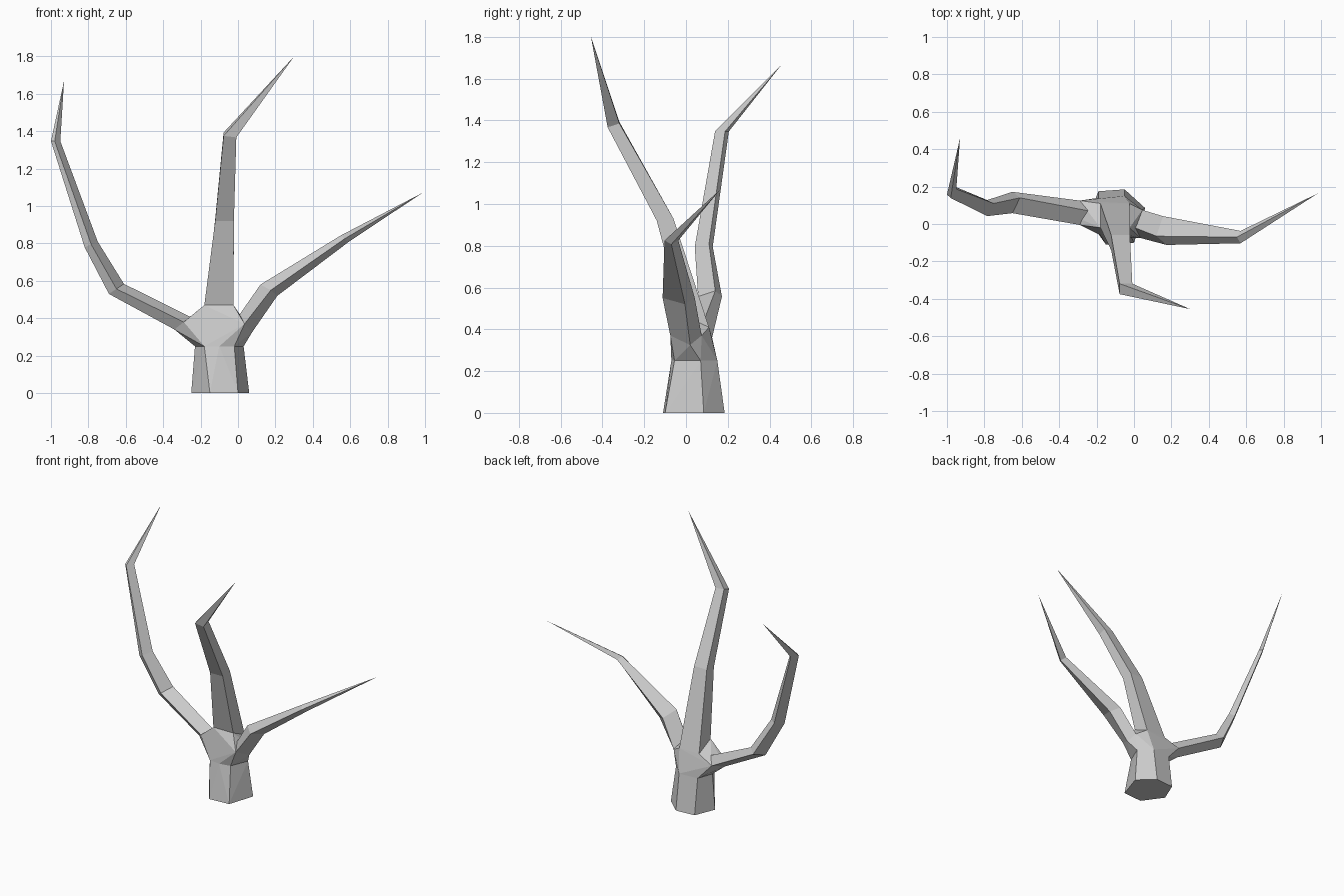
import bpy
import bmesh
from mathutils import Vector

cube = bpy.data.objects.get("Cube")
if cube:
    bpy.data.objects.remove(cube, do_unlink=True)

grey = bpy.data.materials.new("bark_grey")
grey.use_nodes = True
colour = (0.6, 0.6, 0.6, 1)
grey.diffuse_color = colour
grey.node_tree.nodes["Principled BSDF"].inputs["Base Color"].default_value = colour

bm = bmesh.new()


def add_ring(points):
    return [bm.verts.new(p) for p in points]


def diamond(centre, up, back):
    """Four-sided section with its corners on the two half axes."""
    c, u, b = Vector(centre), Vector(up), Vector(back)
    return add_ring([c - u, c - b, c + u, c + b])


def box_section(centre, side, back):
    """Four-sided section with its corners between the two half axes."""
    c, s, b = Vector(centre), Vector(side), Vector(back)
    return add_ring([c - s - b, c + s - b, c + s + b, c - s + b])


def skin(rings, open_rings):
    """Wrap the sections in a hull and open it where other parts join."""
    hull = bmesh.ops.convex_hull(bm, input=[v for r in rings for v in r])
    faces = {f for f in hull["geom"] if isinstance(f, bmesh.types.BMFace)}
    caps = [f for f in faces if any(set(f.verts) <= set(r) for r in open_rings)]
    bmesh.ops.delete(bm, geom=caps, context="FACES_ONLY")


def grow(rings, tip):
    """Join successive sections and close them in a sharp point."""
    for low, high in zip(rings, rings[1:]):
        for i in range(len(low)):
            j = (i + 1) % len(low)
            bm.faces.new((low[i], low[j], high[j], high[i]))
    point = bm.verts.new(tip)
    last = rings[-1]
    for i in range(len(last)):
        bm.faces.new((last[i], last[(i + 1) % len(last)], point))


# Trunk sections
foot = add_ring([(x, y, 0) for x, y in (
    (-.15, -.11), (0, -.1), (.06, .085), (-.05, .185), (-.19, .175), (-.25, .03))])
neck = add_ring([(x, y, .25) for x, y in (
    (-.18, -.06), (-.1, -.07), (-.02, -.055), (.03, .07),
    (-.05, .15), (-.19, .14), (-.23, .03))])

# Long curved branch on the right side
right_branch = [
    diamond((-.29, .06, .37), (.05, .01, .03), (0, .065, -.01)),
    diamond((-.65, .115, .557), (.04, .025, .027), (0, .057, 0)),
    diamond((-.785, .085, .795), (.035, .025, .015), (0, .043, 0)),
    diamond((-.975, .172, 1.347), (.025, .015, 0), (.005, .033, 0)),
]

# Tall branch leaning forward
middle_branch = [
    box_section((-.102, .045, .44), (.078, 0, 0), (0, .065, -.03)),
    box_section((-.072, -.1, .925), (.05, 0, 0), (0, .04, .005)),
    box_section((-.043, -.347, 1.38), (.034, 0, -.004), (0, .028, .009)),
]

# Low spreading branch on the left side
left_branch = [
    diamond((.04, 0, .37), (-.035, -.02, .045), (.005, .075, 0)),
    diamond((.165, -.035, .55), (-.045, -.03, .03), (-.01, .077, 0)),
    diamond((.57, -.07, .825), (-.02, 0, .018), (0, .033, 0)),
]

# Trunk, the fork above it, and the branches growing from the fork
skin([foot, neck], [neck])
roots = [right_branch[0], middle_branch[0], left_branch[0]]
skin([neck] + roots, [neck] + roots)
grow(right_branch, (-.93, .46, 1.67))
grow(middle_branch, (.3, -.455, 1.8))
grow(left_branch, (.985, .165, 1.07))

bmesh.ops.recalc_face_normals(bm, faces=bm.faces)
mesh = bpy.data.meshes.new("bare_tree")
bm.to_mesh(mesh)
bm.free()
mesh.materials.append(grey)
bpy.context.collection.objects.link(bpy.data.objects.new("bare_tree", mesh))
